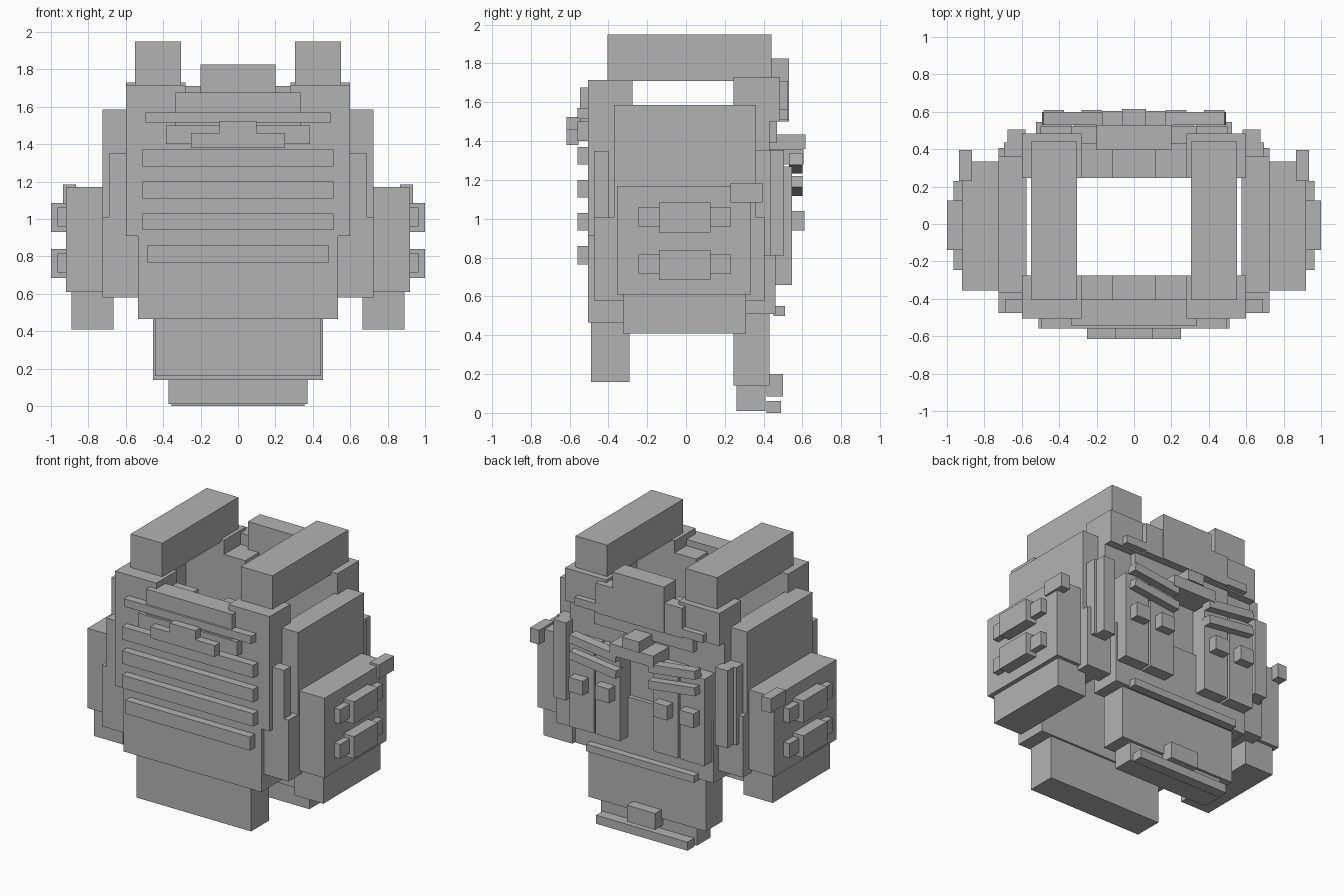
import bpy
import math

cube = bpy.data.objects.get("Cube")
if cube:
    bpy.data.objects.remove(cube, do_unlink=True)

grey = bpy.data.materials.new("plain grey")
grey.use_nodes = True
COLOUR = (0.45, 0.45, 0.45, 1)
grey.diffuse_color = COLOUR
grey.node_tree.nodes["Principled BSDF"].inputs["Base Color"].default_value = COLOUR


def box(name, x, y, z, tilt=0):
    """Box from (low, high) ranges on each axis, tilted about y."""
    spans = (x, y, z)
    bpy.ops.mesh.primitive_cube_add(size=1, location=[(a + b) / 2 for a, b in spans])
    ob = bpy.context.object
    ob.name = name
    ob.scale = [b - a for a, b in spans]
    ob.rotation_euler.y = math.radians(tilt)
    ob.data.materials.append(grey)
    return ob


def mid(name, half, y, z):
    """Box centred across the body."""
    return box(name, (-half, half), y, z)


def pair(name, x, y, z, tilt=0):
    """Matching boxes on the left and the right."""
    box("left_" + name, x, y, z, tilt)
    box("right_" + name, (-x[1], -x[0]), y, z, -tilt)


# Front panel, neckline and groin flap
FRONT = (-0.505, -0.275)
mid("front_panel", 0.6, FRONT, (0.91, 1.5))
mid("front_waist", 0.535, FRONT, (0.465, 0.94))
mid("front_flap", 0.445, (-0.49, -0.29), (0.16, 0.48))
pair("front_shoulder", (0.28, 0.6), FRONT, (1.5, 1.715))
pair("front_neck_step", (0.115, 0.28), FRONT, (1.5, 1.63))
mid("front_collar", 0.335, (-0.545, -0.405), (1.5, 1.675))

# Front webbing and buckle
WEB = (-0.56, -0.5)
mid("front_top_strip", 0.495, WEB, (1.515, 1.57))
mid("front_buckle_base", 0.385, WEB, (1.4, 1.5))
mid("front_buckle", 0.25, (-0.615, -0.555), (1.38, 1.46))
mid("front_buckle_tab", 0.1, (-0.615, -0.5), (1.46, 1.525))
for i, z in enumerate((1.28, 1.11, 0.94)):
    mid(f"front_webbing_{i}", 0.51, WEB, (z, z + 0.09))
mid("front_webbing_low", 0.485, WEB, (0.765, 0.86))

# Shoulder straps
pair("shoulder_strap", (0.305, 0.55), (-0.405, 0.44), (1.71, 1.95))

# Sides
pair("side_panel", (0.575, 0.725), (-0.37, 0.36), (0.58, 1.585))
pair("side_block", (0.7, 0.92), (-0.355, 0.335), (0.61, 1.17))
pair("side_flap", (0.665, 0.89), (-0.325, 0.31), (0.41, 0.62))
pair("side_clip", (0.865, 0.935), (0.23, 0.395), (1.085, 1.185))
for level, z in (("upper", 0.93), ("lower", 0.685)):
    pair(level + "_side_pouch", (0.9, 1.0), (-0.14, 0.125), (z, z + 0.155))
    pair(level + "_side_strap", (0.9, 0.965), (-0.245, 0.23), (z + 0.03, z + 0.13))
pair("front_side_strip", (0.58, 0.69), (-0.475, -0.4), (0.91, 1.35))
pair("front_side_guard", (0.52, 0.725), (-0.475, -0.36), (0.58, 1.01))
pair("back_side_strip", (0.58, 0.675), (0.38, 0.505), (0.81, 1.355))
pair("back_side_edge", (0.58, 0.695), (0.3, 0.435), (0.81, 1.355))
pair("back_side_guard", (0.52, 0.725), (0.29, 0.405), (0.58, 1.01))

# Back panel, neckline and tail flap
BACK = (0.245, 0.43)
mid("back_panel", 0.6, BACK, (0.91, 1.5))
mid("back_waist", 0.535, (0.245, 0.46), (0.51, 0.94))
mid("back_flap", 0.455, BACK, (0.14, 0.52))
mid("back_flap_tip", 0.372, (0.26, 0.41), (0.01, 0.15))
pair("back_shoulder", (0.28, 0.6), (0.245, 0.485), (1.5, 1.73))
pair("back_neck_step", (0.115, 0.28), BACK, (1.5, 1.63))
mid("back_collar", 0.2, (0.395, 0.53), (1.5, 1.825))
mid("back_yoke", 0.335, (0.43, 0.525), (1.5, 1.71))
mid("back_top_strip", 0.5, (0.43, 0.525), (1.51, 1.565))
mid("back_yoke_base", 0.385, (0.42, 0.47), (1.39, 1.5))

# Back pouches with clips
for place, x in (("inner", 0.13), ("outer", 0.335)):
    pair(place + "_back_pouch", (x, x + 0.19), (0.42, 0.545), (0.66, 1.27))
    pair(place + "_pouch_clip", (x + 0.04, x + 0.15), (0.54, 0.61), (0.94, 1.04))

# Slanted webbing and centre buckle
for i, z in enumerate((1.255, 1.14)):
    pair(f"slanted_strap_{i}", (0.125, 0.49), (0.53, 0.6), (z, z + 0.058), -7)
mid("back_buckle", 0.17, (0.42, 0.605), (1.28, 1.36))
mid("back_buckle_tab", 0.065, (0.42, 0.615), (1.36, 1.435))

# Lower back strips
mid("back_waist_strip", 0.42, (0.45, 0.51), (0.5, 0.55))
mid("tail_clip", 0.11, (0.415, 0.5), (0.085, 0.2))
mid("tail_strip", 0.355, (0.415, 0.49), (0.0, 0.06))
